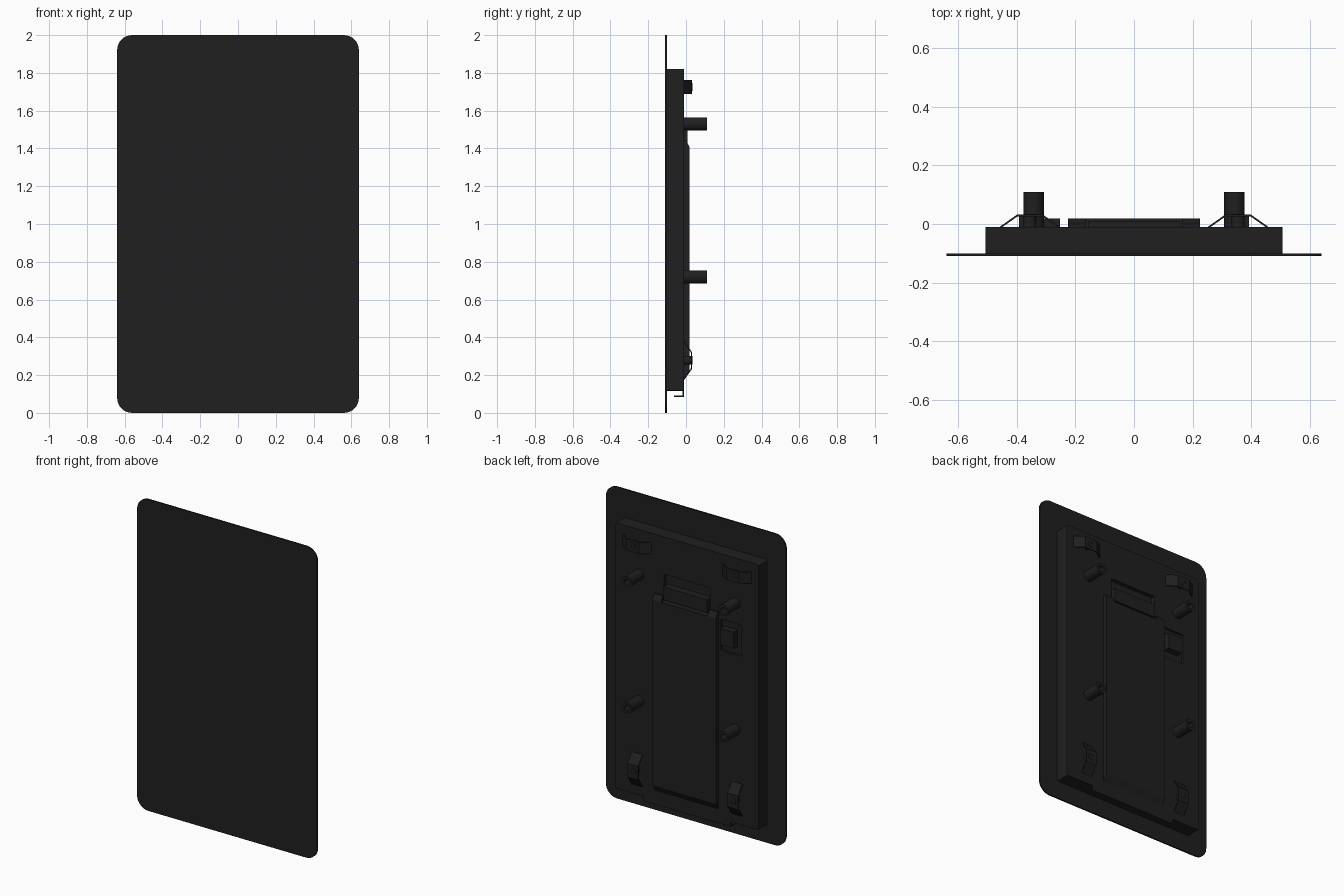
import bpy, bmesh, math

if "Cube" in bpy.data.objects:
    bpy.data.objects.remove(bpy.data.objects["Cube"])

mat = bpy.data.materials.new("charcoal")
mat.diffuse_color = (0.014, 0.014, 0.015, 1)
mat.use_nodes = True
mat.node_tree.nodes["Principled BSDF"].inputs["Base Color"].default_value = mat.diffuse_color


def finish(name, bm):
    bmesh.ops.recalc_face_normals(bm, faces=bm.faces)
    me = bpy.data.meshes.new(name)
    bm.to_mesh(me)
    bm.free()
    ob = bpy.data.objects.new(name, me)
    bpy.context.collection.objects.link(ob)
    me.materials.append(mat)
    return ob


def prism(name, pts, vec):
    """Closed outline (3D points) extruded along vec."""
    bm = bmesh.new()
    face = bm.faces.new([bm.verts.new(p) for p in pts])
    ext = bmesh.ops.extrude_face_region(bm, geom=[face])
    bmesh.ops.translate(bm, vec=vec, verts=[v for v in ext["geom"] if isinstance(v, bmesh.types.BMVert)])
    return finish(name, bm)


def box(name, x0, x1, y0, y1, z0, z1):
    return prism(name, [(x0, y0, z0), (x1, y0, z0), (x1, y0, z1), (x0, y0, z1)], (0, y1 - y0, 0))


def rounded(w, z0, z1, r, y, seg=8):
    """Rounded rectangle outline in the xz plane."""
    pts = []
    for k, (cx, cz) in enumerate([(w - r, z1 - r), (r - w, z1 - r), (r - w, z0 + r), (w - r, z0 + r)]):
        for i in range(seg + 1):
            a = math.pi / 2 * (k + i / seg)
            pts.append((cx + r * math.cos(a), y, cz + r * math.sin(a)))
    return pts


def lathe(name, x, z, prof, seg=24):
    """Closed (radius, y) profile turned about an axis along y."""
    bm = bmesh.new()
    rings = [[bm.verts.new((x + r * math.cos(2 * math.pi * i / seg), y, z + r * math.sin(2 * math.pi * i / seg)))
              for i in range(seg)] for r, y in prof]
    for a, b in zip(rings, rings[1:]):
        for i in range(seg):
            j = (i + 1) % seg
            bm.faces.new((a[i], a[j], b[j], b[i]))
    bm.faces.new(rings[0])
    bm.faces.new(rings[-1])
    ob = finish(name, bm)
    bpy.context.view_layer.objects.active = ob
    ob.select_set(True)
    bpy.ops.object.shade_smooth_by_angle(angle=math.radians(35))
    ob.select_set(False)
    return ob


def cut(target, cutter):
    cutter.hide_render = True
    cutter.hide_viewport = True
    mod = target.modifiers.new("cut", 'BOOLEAN')
    mod.operation = 'DIFFERENCE'
    mod.solver = 'EXACT'
    mod.object = cutter
    bpy.context.view_layer.update()
    dg = bpy.context.evaluated_depsgraph_get()
    me = bpy.data.meshes.new_from_object(target.evaluated_get(dg))
    target.modifiers.clear()
    target.data = me


# front glass plate and rear housing
prism("front_plate", rounded(0.64, 0, 2, 0.08, -0.11), (0, 0.01, 0))
body = prism("housing", rounded(0.507, 0.116, 1.82, 0.008, -0.1, 3), (0, 0.09, 0))

# raised cable cover with sloped ends
cover = prism("cable_cover", [(-0.225, -0.012, 0.17), (-0.225, 0.018, 0.22),
                              (-0.225, 0.018, 1.41), (-0.225, -0.0, 1.445), (-0.225, -0.012, 1.445)], (0.45, 0, 0))

# latch pocket and switch pocket
pocket = box("latch_pocket_cutter", -0.165, 0.165, -0.035, 0.06, 1.41, 1.58)
cut(cover, pocket)
cut(body, pocket)
cut(body, box("switch_pocket_cutter", -0.385, -0.24, -0.025, 0.06, 1.2, 1.4))
bpy.data.objects.remove(pocket)
bpy.data.objects.remove(bpy.data.objects["switch_pocket_cutter"])
box("latch_block", -0.155, 0.155, -0.04, 0.009, 1.425, 1.51)
box("switch_block", -0.35, -0.253, -0.03, 0.018, 1.25, 1.355)

# bent lip under the housing
prism("bottom_lip", [(-0.31, -0.01, 0.14), (-0.31, -0.01, 0.085), (-0.31, -0.064, 0.085),
                     (-0.31, -0.064, 0.092), (-0.31, -0.018, 0.092), (-0.31, -0.018, 0.14)], (0.62, 0, 0))

# bent spring strip: (position along strip, height) outline
t = 0.006
strip = [(-0.105, -0.011), (-0.044, 0.032), (0.044, 0.032), (0.105, -0.011),
         (0.095, -0.011), (0.042, 0.032 - t), (-0.042, 0.032 - t), (-0.095, -0.011)]

for s, side in ((-1, "left"), (1, "right")):
    # hollow mounting pegs
    for z, level in ((1.53, "upper"), (0.72, "lower")):
        lathe(f"{side}_{level}_peg", s * 0.342, z,
              [(0.035, -0.02), (0.035, 0.11), (0.018, 0.11), (0.018, 0.03)])
    # horizontal springs at the top, vertical ones at the bottom, each with a rivet
    cx = s * 0.355
    prism(f"{side}_top_spring", [(cx + a, h, 1.687) for a, h in strip], (0, 0, 0.075))
    prism(f"{side}_bottom_spring", [(cx - 0.038, h, 0.277 + a) for a, h in strip], (0.076, 0, 0))
    for z, level in ((1.725, "top"), (0.278, "bottom")):
        lathe(f"{side}_{level}_rivet", cx, z, [(0.022, -0.02), (0.022, 0.034), (0.012, 0.034), (0.012, 0.026)], 16)
